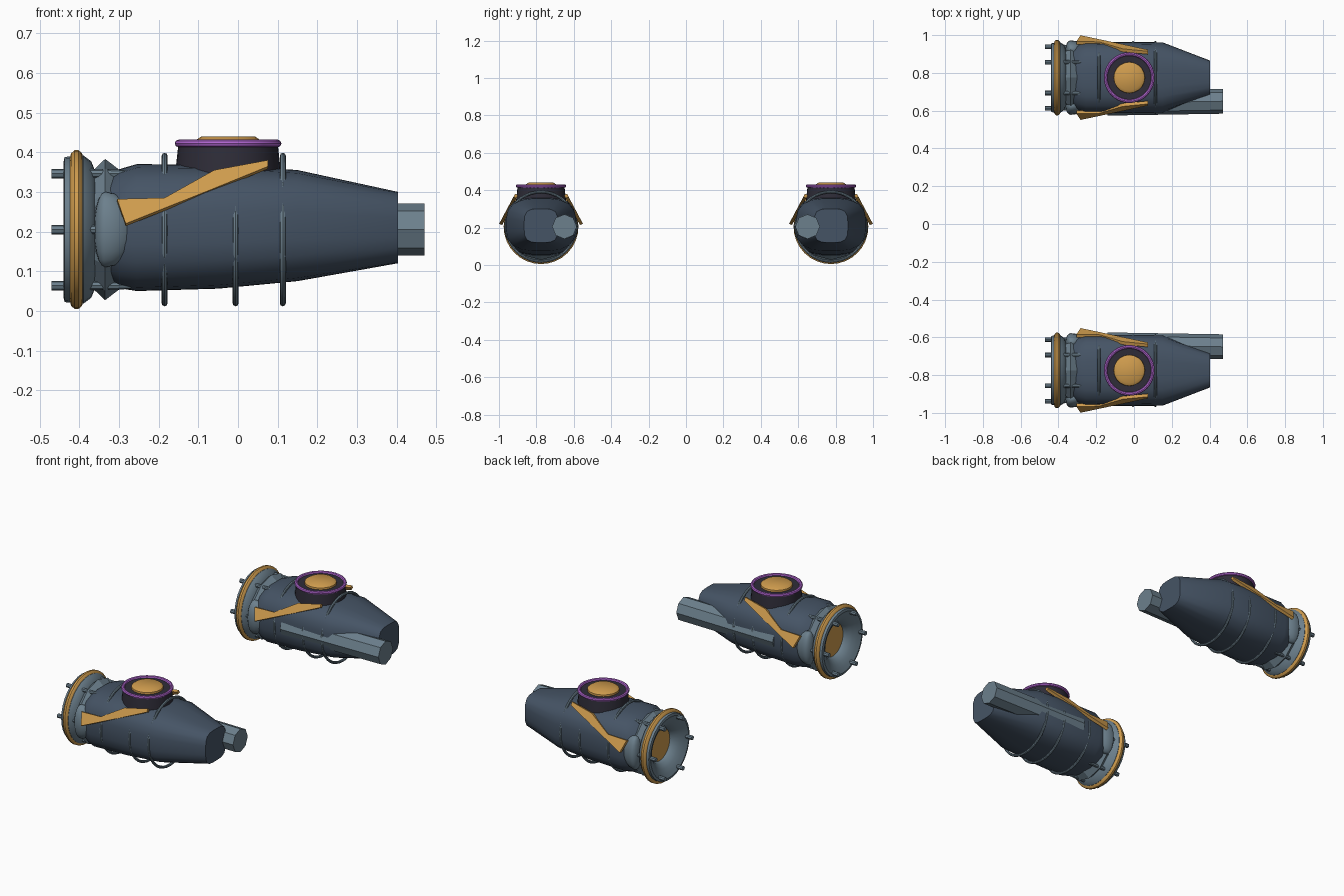
import bpy, bmesh
from math import sin, cos, pi, radians
from mathutils import Vector

if "Cube" in bpy.data.objects:
    bpy.data.objects.remove(bpy.data.objects["Cube"], do_unlink=True)


def material(name, rgb):
    m = bpy.data.materials.new(name)
    m.use_nodes = True
    m.diffuse_color = (*rgb, 1)
    m.node_tree.nodes["Principled BSDF"].inputs["Base Color"].default_value = (*rgb, 1)
    return m


SLATE = material("slate_blue", (0.06, 0.088, 0.13))
STEEL = material("steel_grey", (0.15, 0.215, 0.265))
GOLD = material("gold", (0.62, 0.33, 0.075))
PURPLE = material("purple", (0.43, 0.13, 0.62))
DARK = material("near_black", (0.028, 0.026, 0.04))

AXIS_Z = 0.205      # height of the pod axis
POD_Y = 0.775       # distance of each pod from the centre


def superellipse(n, a, b, power):
    """Rounded-rectangle outline as (y, z) pairs."""
    pts = []
    for i in range(n):
        t = 2 * pi * i / n
        c, s = cos(t), sin(t)
        k = (abs(c) ** power + abs(s) ** power) ** (-1 / power)
        pts.append((a * c * k, b * s * k))
    return pts


def loft(rings, closed=False):
    """Skin equal-length rings; cap the ends unless the loop is closed."""
    bm = bmesh.new()
    loops = [[bm.verts.new(p) for p in ring] for ring in rings]
    pairs = list(zip(loops, loops[1:]))
    if closed:
        pairs.append((loops[-1], loops[0]))
    else:
        bm.faces.new(loops[0])
        bm.faces.new(loops[-1])
    n = len(loops[0])
    for a, b in pairs:
        for i in range(n):
            j = (i + 1) % n
            bm.faces.new((a[i], a[j], b[j], b[i]))
    return bm


def revolve_x(profile, n, y=0, z=AXIS_Z, closed=False):
    """Turn (x, radius) points about an axis along x."""
    return loft([[(x, y + r * cos(2 * pi * i / n), z + r * sin(2 * pi * i / n))
                  for i in range(n)] for x, r in profile], closed)


def revolve_z(profile, n, x, closed=False):
    """Turn (radius, z) points about a vertical axis."""
    return loft([[(x + r * cos(2 * pi * i / n), r * sin(2 * pi * i / n), z)
                  for i in range(n)] for r, z in profile], closed)


def circle(cx, cy, r, n=8):
    return [(cx + r * cos(2 * pi * i / n), cy + r * sin(2 * pi * i / n)) for i in range(n)]


def finish(bm, name, mat, side, smooth=35):
    """Place the part on one pod, mirrored for the front pod."""
    for v in bm.verts:
        v.co.y = side * (v.co.y + POD_Y)
    bmesh.ops.recalc_face_normals(bm, faces=bm.faces[:])
    me = bpy.data.meshes.new(name)
    bm.to_mesh(me)
    bm.free()
    me.materials.append(mat)
    ob = bpy.data.objects.new(name, me)
    bpy.context.collection.objects.link(ob)
    if smooth:
        bpy.ops.object.select_all(action='DESELECT')
        ob.select_set(True)
        bpy.context.view_layer.objects.active = ob
        bpy.ops.object.shade_smooth_by_angle(angle=radians(smooth))


def build_pod(side, label):
    def add(bm, name, mat, smooth=35):
        finish(bm, f"{label}_{name}", mat, side, smooth)

    # Main hull: x, half width, half height, centre height, squareness
    stations = [(-0.335, 0.155, 0.13, 0.205, 2.4), (-0.30, 0.176, 0.15, 0.207, 2.7),
                (-0.255, 0.187, 0.16, 0.21, 3), (-0.05, 0.188, 0.156, 0.212, 3),
                (0.15, 0.187, 0.14, 0.215, 3), (0.403, 0.09, 0.09, 0.21, 4)]
    add(loft([[(x, y, zc + z) for y, z in superellipse(24, a, b, p)]
              for x, a, b, zc, p in stations]), "hull", SLATE)

    # Intake bell with a hollow dish, gold rim band and core disc
    add(revolve_x([(-0.37, 0.088), (-0.395, 0.10), (-0.415, 0.122), (-0.43, 0.148), (-0.44, 0.17),
                   (-0.437, 0.183), (-0.39, 0.187), (-0.37, 0.172), (-0.355, 0.135), (-0.35, 0.088)],
                  32, closed=True), "intake_bell", STEEL)
    add(revolve_x([(-0.424, 0.18), (-0.421, 0.192), (-0.412, 0.20), (-0.402, 0.20),
                   (-0.393, 0.192), (-0.39, 0.18)], 32, closed=True), "intake_band", GOLD)
    add(revolve_x([(-0.377, 0.092), (-0.36, 0.092)], 24), "intake_core", GOLD)

    # Faceted collar between bell and hull
    add(revolve_x([(-0.375, 0.14), (-0.335, 0.178), (-0.285, 0.14)], 12), "collar", STEEL, 0)

    # Six long bolts through the bell
    for i in range(6):
        t = i * pi / 3
        add(revolve_x([(-0.47, 0.012), (-0.43, 0.012), (-0.37, 0.011), (-0.27, 0.009)], 8,
                      0.163 * cos(t), AXIS_Z + 0.163 * sin(t)), f"bolt_{i + 1}", STEEL)

    # Hoops that surface at the top, sides and bottom of the hull
    for i, x in enumerate((-0.185, -0.006, 0.113)):
        add(revolve_x([(x + u, r) for u, r in circle(0, 0.186, 0.0075)], 40, closed=True),
            f"hoop_{i + 1}", STEEL)

    # Cheek domes and slanted blades, one per flank
    for flank, word in ((1, "outer"), (-1, "inner")):
        dome = bmesh.new()
        bmesh.ops.create_uvsphere(dome, u_segments=16, v_segments=10, radius=1)
        for v in dome.verts:
            long_x = 0.075 if v.co.x > 0 else 0.028
            v.co = Vector((-0.335 + long_x * v.co.x, flank * 0.15 + 0.047 * v.co.y,
                           AXIS_Z + 0.095 * v.co.z))
        add(dome, f"{word}_cheek_dome", STEEL)

        outline = [(-0.283, 0.22), (-0.07, 0.305), (0.075, 0.364), (0.075, 0.38),
                   (-0.06, 0.355), (-0.185, 0.285), (-0.305, 0.282)]
        blade = [[(x, flank * (0.224 - 0.53 * (z - 0.22) - t), z - t * 0.4) for x, z in outline]
                 for t in (0, 0.016)]
        add(loft(blade), f"{word}_blade", GOLD, 0)

    # Octagonal barrel along the inner flank
    add(loft([[(x, y0 + y, AXIS_Z + z) for y, z in circle(0, 0, 0.066)]
              for x, y0 in ((-0.14, -0.135), (0.47, -0.125))]), "barrel", STEEL, 0)

    # Top turret: drum, purple ring and gold cap
    tx = -0.025
    add(revolve_z([(0.134, 0.33), (0.132, 0.36), (0.125, 0.422), (0.08, 0.42)], 32, tx),
        "turret_drum", DARK)
    add(revolve_z([(r, z) for r, z in circle(0.125, 0.422, 0.0095)], 40, tx, True),
        "turret_ring", PURPLE)
    add(revolve_z([(0.084, 0.41), (0.082, 0.43), (0.067, 0.44)], 20, tx), "turret_cap", GOLD)


for side, label in ((-1, "front_pod"), (1, "back_pod")):
    build_pod(side, label)
